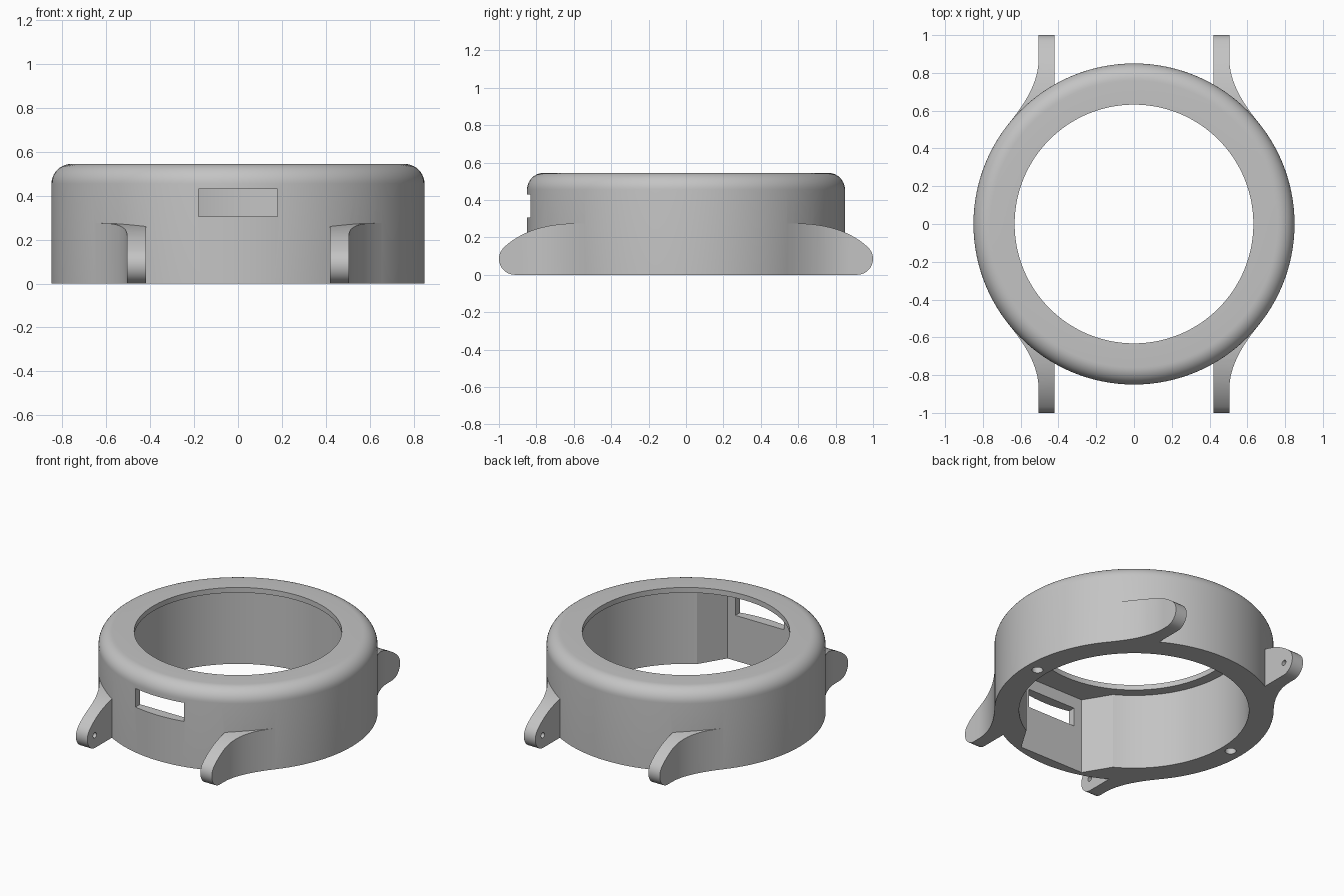
import bpy, bmesh, math
from mathutils import Vector

if "Cube" in bpy.data.objects:
    bpy.data.objects.remove(bpy.data.objects["Cube"], do_unlink=True)

grey = bpy.data.materials.new("plain grey")
grey.use_nodes = True
colour = (0.55, 0.55, 0.55, 1)
grey.diffuse_color = colour
grey.node_tree.nodes["Principled BSDF"].inputs["Base Color"].default_value = colour

R, H, FILLET = 0.85, 0.545, 0.09      # outer radius, height, top rounding
INNER, HOLE, CEILING = 0.70, 0.632, 0.51
SEG = 128


def finish(bm, name):
    bmesh.ops.recalc_face_normals(bm, faces=bm.faces)
    mesh = bpy.data.meshes.new(name)
    bm.to_mesh(mesh)
    bm.free()
    mesh.materials.append(grey)
    ob = bpy.data.objects.new(name, mesh)
    bpy.context.collection.objects.link(ob)
    return ob


def lathe(name, profile):
    bm = bmesh.new()
    rings = []
    for i in range(SEG):
        a = 2 * math.pi * i / SEG
        rings.append([bm.verts.new((r * math.cos(a), r * math.sin(a), z)) for r, z in profile])
    n = len(profile)
    for i in range(SEG):
        a, b = rings[i], rings[(i + 1) % SEG]
        for j in range(n):
            k = (j + 1) % n
            bm.faces.new((a[j], b[j], b[k], a[k]))
    return finish(bm, name)


def prism(name, points, offset):
    bm = bmesh.new()
    base = bm.faces.new([bm.verts.new(p) for p in points])
    ext = bmesh.ops.extrude_face_region(bm, geom=[base])["geom"]
    bmesh.ops.translate(bm, vec=Vector(offset),
                        verts=[v for v in ext if isinstance(v, bmesh.types.BMVert)])
    return finish(bm, name)


def disc(radius, place, count=24):
    angles = [2 * math.pi * i / count for i in range(count)]
    return [place(radius * math.cos(a), radius * math.sin(a)) for a in angles]


def bezier(p, c, q, steps=14):
    p, c, q = Vector(p), Vector(c), Vector(q)
    ts = [i / steps for i in range(steps + 1)]
    return [tuple(p * (1 - t) ** 2 + c * 2 * t * (1 - t) + q * t * t) for t in ts]


def boolean(target, tool, operation):
    mod = target.modifiers.new(operation.lower(), "BOOLEAN")
    mod.operation, mod.object, mod.solver = operation, tool, "EXACT"
    bpy.context.view_layer.objects.active = target
    bpy.ops.object.modifier_apply(modifier=mod.name)
    bpy.data.objects.remove(tool, do_unlink=True)


# Round case body with a rounded shoulder and a thin inner lip
shoulder = [(R - FILLET + FILLET * math.cos(a), H - FILLET + FILLET * math.sin(a))
            for a in (math.pi / 2 * i / 10 for i in range(11))]
case = lathe("watch_case", [(INNER, 0), (R, 0)] + shoulder
             + [(HOLE, H), (HOLE, CEILING), (INNER, CEILING)])

# Four strap lugs: curved plan trimmed by a rounded side profile
plan = [(0.42, 1), (0.42, 0.69), (0.59, 0.53)] \
    + bezier((0.655, 0.542), (0.505, 0.725), (0.505, 0.87)) + [(0.505, 1)]
TIP = 0.085
nose = [(1 - TIP + TIP * math.cos(a), TIP + TIP * math.sin(a))
        for a in (math.radians(-90 + 135 * i / 14) for i in range(15))]
side = [(0.4, 0)] + nose + bezier((0.968, 0.152), (0.83, 0.275), (0.58, 0.275)) + [(0.4, 0.275)]

for sx in (-1, 1):
    for sy in (-1, 1):
        lug = prism("lug", [(sx * x, sy * y, 0) for x, y in plan], (0, 0, 0.4))
        trim = prism("lug_trim", [(sx * 0.3, sy * y, z) for y, z in side], (sx * 0.5, 0, 0))
        boolean(lug, trim, "INTERSECT")
        # Blind hole for the strap pin
        pin = prism("pin_hole", disc(0.018, lambda u, v: (sx * 0.40, sy * 0.92 + u, 0.085 + v)),
                    (sx * 0.07, 0, 0))
        boolean(lug, pin, "DIFFERENCE")
        boolean(case, lug, "UNION")

# Flat-backed pocket inside the front wall
pocket = prism("pocket", [(-0.35, -0.60, -0.1), (-0.24, -0.782, -0.1), (0.24, -0.782, -0.1),
                          (0.35, -0.60, -0.1), (0.3, -0.5, -0.1), (-0.3, -0.5, -0.1)],
               (0, 0, CEILING + 0.1))
boolean(case, pocket, "DIFFERENCE")

# Rectangular port through the front wall
port = prism("port", [(-0.18, -1, 0.305), (0.18, -1, 0.305), (0.18, -1, 0.43), (-0.18, -1, 0.43)],
             (0, 0.4, 0))
boolean(case, port, "DIFFERENCE")

# Blind screw holes in the underside
for sx in (-1, 1):
    screw = prism("screw_hole", disc(0.034, lambda u, v: (sx * 0.768 + u, v, -0.1)), (0, 0, 0.3))
    boolean(case, screw, "DIFFERENCE")

bpy.ops.object.select_all(action="DESELECT")
case.select_set(True)
bpy.context.view_layer.objects.active = case
bpy.ops.object.shade_smooth_by_angle(angle=math.radians(25))
